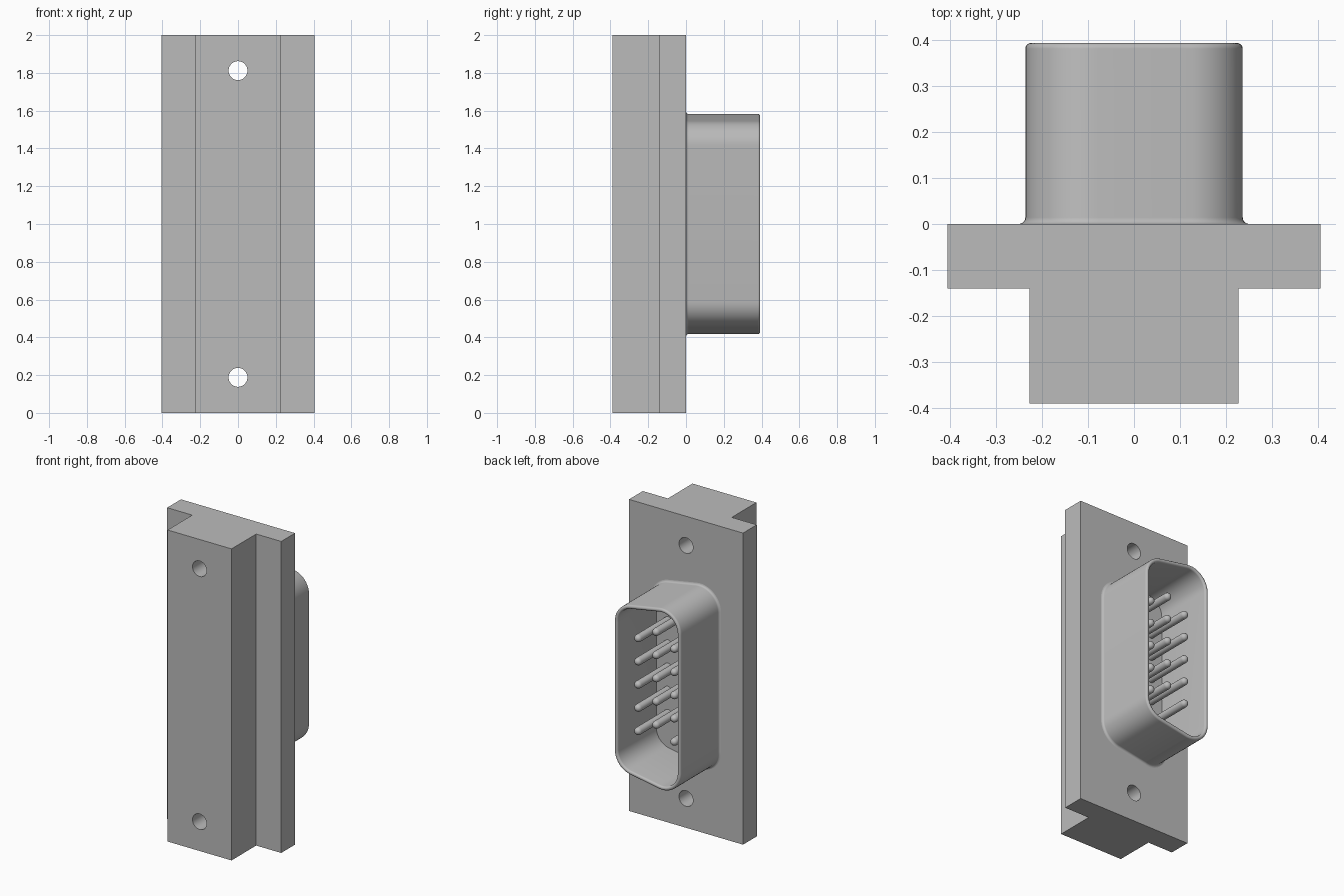
import bpy, bmesh, math
from math import sin, cos, radians, pi

if "Cube" in bpy.data.objects:
    bpy.data.objects.remove(bpy.data.objects["Cube"], do_unlink=True)

grey = bpy.data.materials.new("plain_grey")
grey.use_nodes = True
grey.diffuse_color = (0.5, 0.5, 0.5, 1)
grey.node_tree.nodes["Principled BSDF"].inputs["Base Color"].default_value = (0.5, 0.5, 0.5, 1)


def skin(name, rings, caps=(True, True)):
    """Join matching rings of points into a surface, optionally capped."""
    bm = bmesh.new()
    loops = [[bm.verts.new(p) for p in ring] for ring in rings]
    n = len(loops[0])
    for a, b in zip(loops, loops[1:]):
        for i in range(n):
            j = (i + 1) % n
            bm.faces.new((a[i], a[j], b[j], b[i]))
    if caps[0]:
        bm.faces.new(loops[0])
    if caps[1]:
        bm.faces.new(loops[-1])
    bmesh.ops.recalc_face_normals(bm, faces=bm.faces)
    mesh = bpy.data.meshes.new(name)
    bm.to_mesh(mesh)
    bm.free()
    mesh.materials.append(grey)
    obj = bpy.data.objects.new(name, mesh)
    bpy.context.collection.objects.link(obj)
    return obj


def select(obj):
    bpy.ops.object.select_all(action='DESELECT')
    obj.select_set(True)
    bpy.context.view_layer.objects.active = obj


def smooth(obj, angle=35):
    select(obj)
    bpy.ops.object.shade_smooth_by_angle(angle=radians(angle))


def circle(x, y, z, r, n):
    return [(x + r * cos(2 * pi * i / n), y, z + r * sin(2 * pi * i / n)) for i in range(n)]


# Flange and front block: one T-shaped section, full height
half = [(0.405, 0), (0.405, -0.14), (0.227, -0.14), (0.227, -0.39)]
section = half + [(-x, y) for x, y in reversed(half)]
housing = skin("housing", [[(x, y, z) for x, y in section] for z in (0, 2)])

# Screw holes bored right through
for z in (0.188, 1.812):
    cutter = skin("hole_cutter", [circle(0, y, z, 0.05, 48) for y in (-0.5, 0.1)])
    cutter.hide_render = True
    mod = housing.modifiers.new("screw_hole", 'BOOLEAN')
    mod.operation = 'DIFFERENCE'
    mod.solver = 'EXACT'
    mod.object = cutter
    select(housing)
    bpy.ops.object.modifier_apply(modifier=mod.name)
    bpy.data.objects.remove(cutter, do_unlink=True)
smooth(housing)


# Plug shell: rounded D outline, longer on the -x side
def d_outline(y, offset, radius=0.135, cx=0.101, cz=0.4475, steps=12):
    slant = radians(10)
    short = cz - 2 * cx * math.tan(slant)
    bend = pi / 2 - slant
    corners = [(cx, short, 0, bend), (-cx, cz, bend, pi),
               (-cx, -cz, pi, 2 * pi - bend), (cx, -short, 2 * pi - bend, 2 * pi)]
    pts = []
    for x, z, a0, a1 in corners:
        for i in range(steps + 1):
            a = a0 + (a1 - a0) * i / steps
            pts.append((x + (radius + offset) * cos(a), y, 1 + z + (radius + offset) * sin(a)))
    return pts


wall, fillet, tip = 0.025, 0.014, 0.393
lip = wall / 2
arc = [radians(22.5 * i) for i in range(5)]
profile = [(fillet * (1 - sin(a)), fillet * (1 - cos(a))) for a in arc]
profile += [(-lip + lip * cos(a), tip - lip + lip * sin(a)) for a in arc]
profile += [(-lip - lip * sin(a), tip - lip + lip * cos(a)) for a in arc[1:]]
profile.append((-wall, 0))
shell = skin("plug_shell", [d_outline(y, d) for d, y in profile], caps=(False, False))
smooth(shell)

# Contact pins: three rows of five, middle row raised half a pitch
pitch, pin_r, pin_len = 0.149, 0.024, 0.3
for row, x in enumerate((0.128, 0, -0.128)):
    for i in range(-2, 3):
        z = 1 + pitch * i + (pitch / 2 if row == 1 else 0)
        rings = [circle(x, -0.005, z, pin_r, 20)]
        for k in range(6):
            a = radians(16 * k)
            rings.append(circle(x, pin_len + pin_r * sin(a), z, pin_r * cos(a), 20))
        smooth(skin(f"pin_{row + 1}_{i + 3}", rings))
